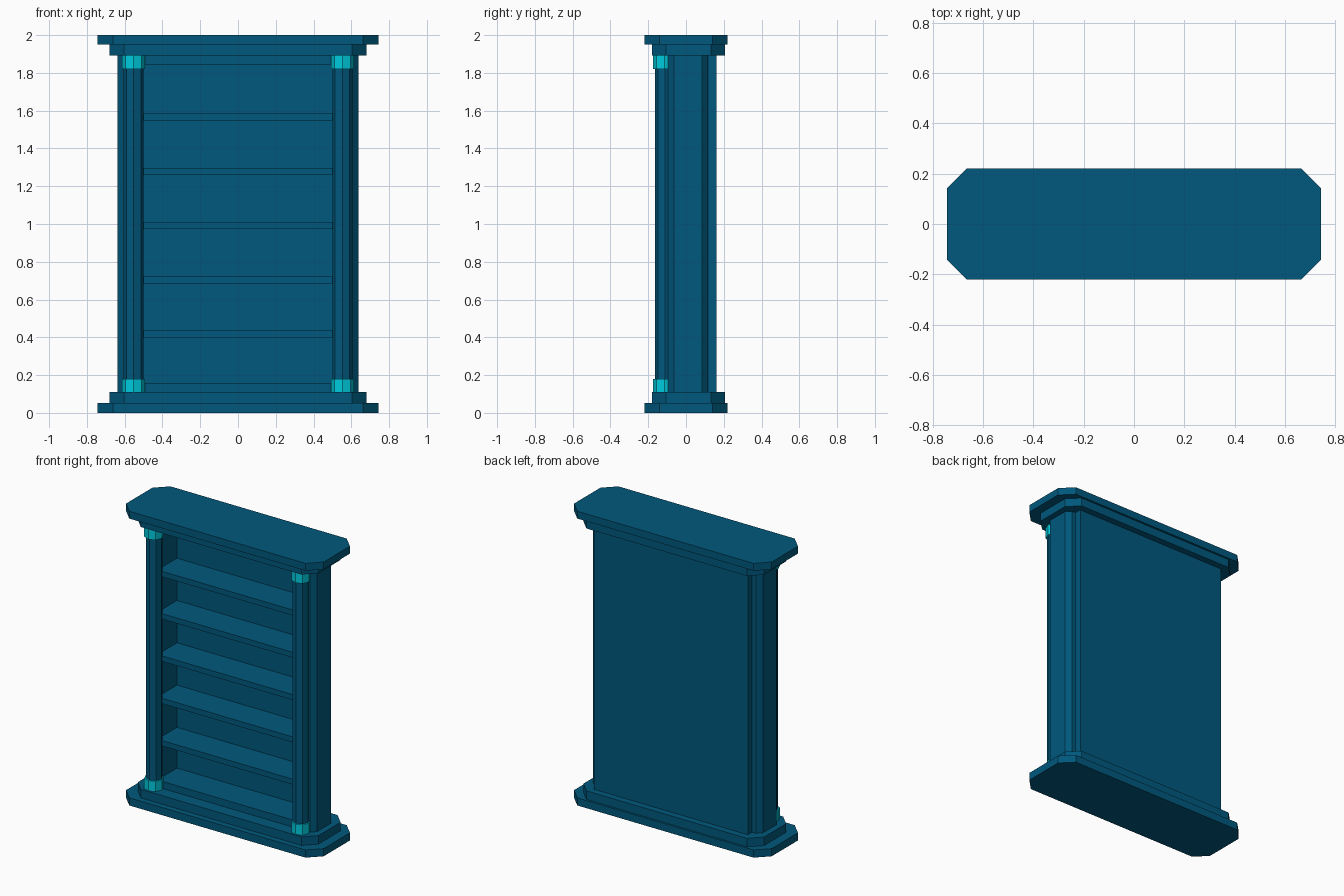
import bpy, bmesh, math

if "Cube" in bpy.data.objects:
    bpy.data.objects.remove(bpy.data.objects["Cube"])


def material(name, rgb):
    m = bpy.data.materials.new(name)
    m.diffuse_color = (*rgb, 1)
    m.use_nodes = True
    m.node_tree.nodes["Principled BSDF"].inputs["Base Color"].default_value = m.diffuse_color
    return m


BLUE = material("deep blue", (0.0, 0.098, 0.205))
CYAN = material("bright cyan", (0.0, 0.60, 0.74))


def prism(name, outline, z0, z1, mat):
    """Extrude a plan outline from z0 to z1."""
    bm = bmesh.new()
    face = bm.faces.new([bm.verts.new((x, y, z0)) for x, y in outline])
    new = bmesh.ops.extrude_face_region(bm, geom=[face])["geom"]
    verts = [v for v in new if isinstance(v, bmesh.types.BMVert)]
    bmesh.ops.translate(bm, verts=verts, vec=(0, 0, z1 - z0))
    bmesh.ops.recalc_face_normals(bm, faces=bm.faces[:])
    me = bpy.data.meshes.new(name)
    bm.to_mesh(me)
    bm.free()
    me.materials.append(mat)
    ob = bpy.data.objects.new(name, me)
    bpy.context.collection.objects.link(ob)
    return ob


def rect(x0, x1, y0, y1):
    return [(x0, y0), (x1, y0), (x1, y1), (x0, y1)]


def chamfered(x, y0, y1, c):
    return [(-x + c, y0), (x - c, y0), (x, y0 + c), (x, y1 - c),
            (x - c, y1), (-x + c, y1), (-x, y1 - c), (-x, y0 + c)]


def octagon(cx, cy, r):
    return [(cx + r * math.cos(i * math.pi / 4), cy + r * math.sin(i * math.pi / 4))
            for i in range(8)]


# stepped base and matching cornice
slab = chamfered(0.743, -0.221, 0.221, 0.08)
step = chamfered(0.679, -0.181, 0.207, 0.075)
prism("base_slab", slab, 0, 0.052, BLUE)
prism("base_step", step, 0.0, 0.11, BLUE)
prism("cornice_step", step, 1.893, 1.95, BLUE)
prism("cornice_slab", slab, 1.95, 2.0, BLUE)

# back panel, narrower than the side walls
prism("back_panel", rect(-0.578, 0.578, 0.116, 0.162), 0.11, 1.893, BLUE)

# side walls with chamfered outer corners, columns and their collars
for s, side in ((-1, "left"), (1, "right")):
    wall = [(0.54, -0.095), (0.607, -0.095), (0.638, -0.063),
            (0.638, 0.085), (0.607, 0.116), (0.54, 0.116)]
    prism(side + "_wall", [(s * x, y) for x, y in wall], 0.11, 1.893, BLUE)
    prism(side + "_column", octagon(s * 0.552, -0.111, 0.053), 0.11, 1.893, BLUE)
    for z0, z1, part in ((0.11, 0.18, "foot"), (1.82, 1.893, "capital")):
        prism(side + "_column_" + part, octagon(s * 0.553, -0.113, 0.061), z0, z1, CYAN)

# bottom board, top board and five shelves
inside = rect(-0.54, 0.54, -0.094, 0.116)
prism("bottom_board", inside, 0.11, 0.158, BLUE)
prism("top_board", inside, 1.845, 1.893, BLUE)
for i in range(5):
    z = 0.398 + i * 0.2875
    prism("shelf_%d" % (i + 1), inside, z, z + 0.037, BLUE)
